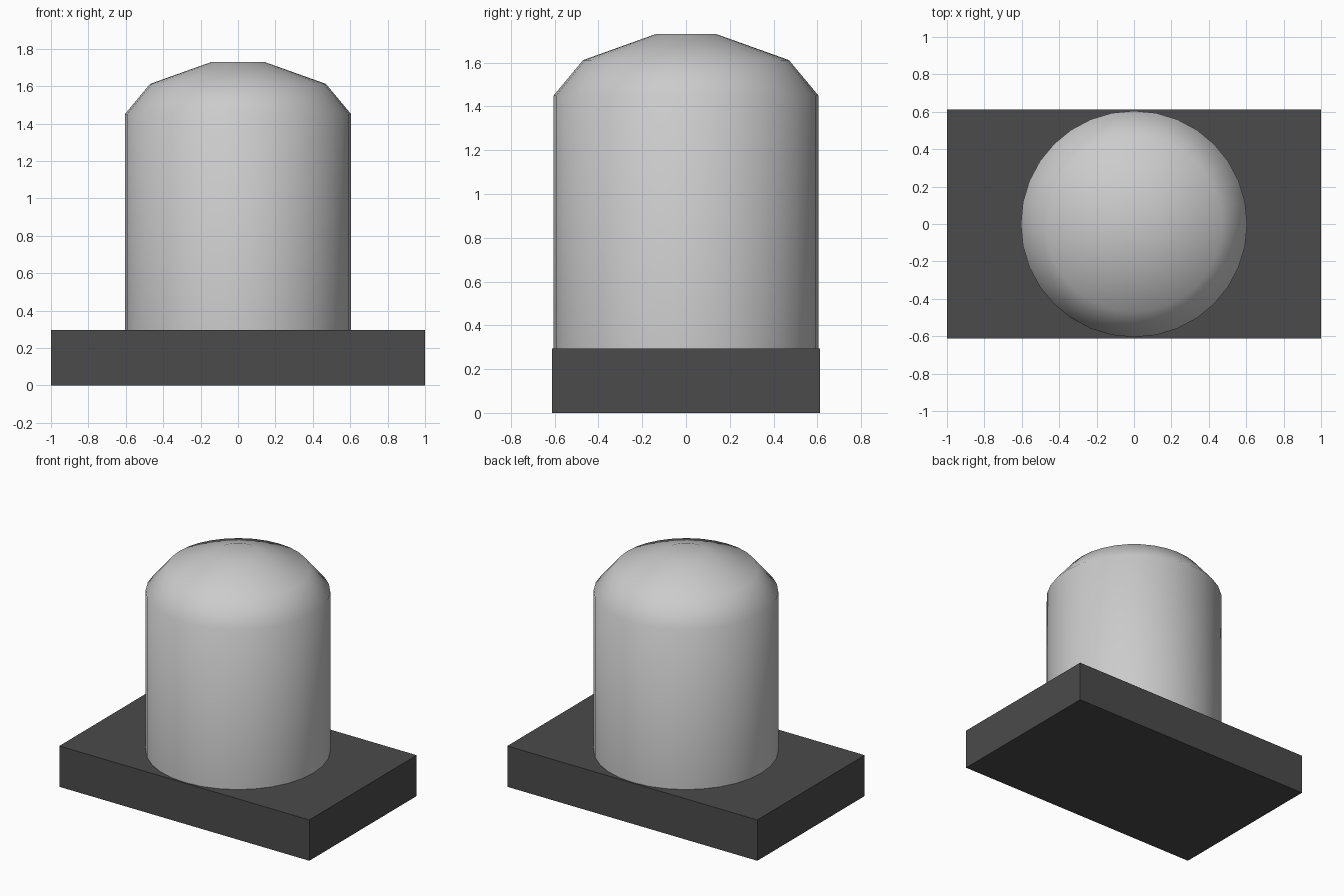
import bpy, bmesh, math

if "Cube" in bpy.data.objects:
    bpy.data.objects.remove(bpy.data.objects["Cube"])

# Base plate: dark rectangular block
bpy.ops.mesh.primitive_cube_add(size=1, location=(0, 0, 0.1475))
base = bpy.context.object
base.name = "base_plate"
base.scale = (2.0, 1.226, 0.295)
bpy.ops.object.transform_apply(location=True, rotation=False, scale=True)
mat = bpy.data.materials.new("dark_grey")
mat.diffuse_color = (0.07, 0.07, 0.07, 1)
mat.use_nodes = True
mat.node_tree.nodes["Principled BSDF"].inputs["Base Color"].default_value = mat.diffuse_color
base.data.materials.append(mat)

# Domed button: stacked rings following a stepped profile
SIDES = 32
PROFILE = [(0.605, 0.295), (0.605, 1.45), (0.47, 1.612), (0.14, 1.73)]
bm = bmesh.new()
rings = []
for r, z in PROFILE:
    angles = [2 * math.pi * i / SIDES for i in range(SIDES)]
    rings.append([bm.verts.new((r * math.cos(a), r * math.sin(a), z)) for a in angles])
for lo, hi in zip(rings, rings[1:]):
    for i in range(SIDES):
        j = (i + 1) % SIDES
        bm.faces.new((lo[i], lo[j], hi[j], hi[i]))
bm.faces.new(rings[-1])
bm.faces.new(rings[0][::-1])
mesh = bpy.data.meshes.new("domed_button")
bm.to_mesh(mesh)
bm.free()
dome = bpy.data.objects.new("domed_button", mesh)
bpy.context.collection.objects.link(dome)

# Smooth sides, sharp bottom rim
bpy.ops.object.select_all(action='DESELECT')
dome.select_set(True)
bpy.context.view_layer.objects.active = dome
bpy.ops.object.shade_smooth_by_angle(angle=math.radians(60))
